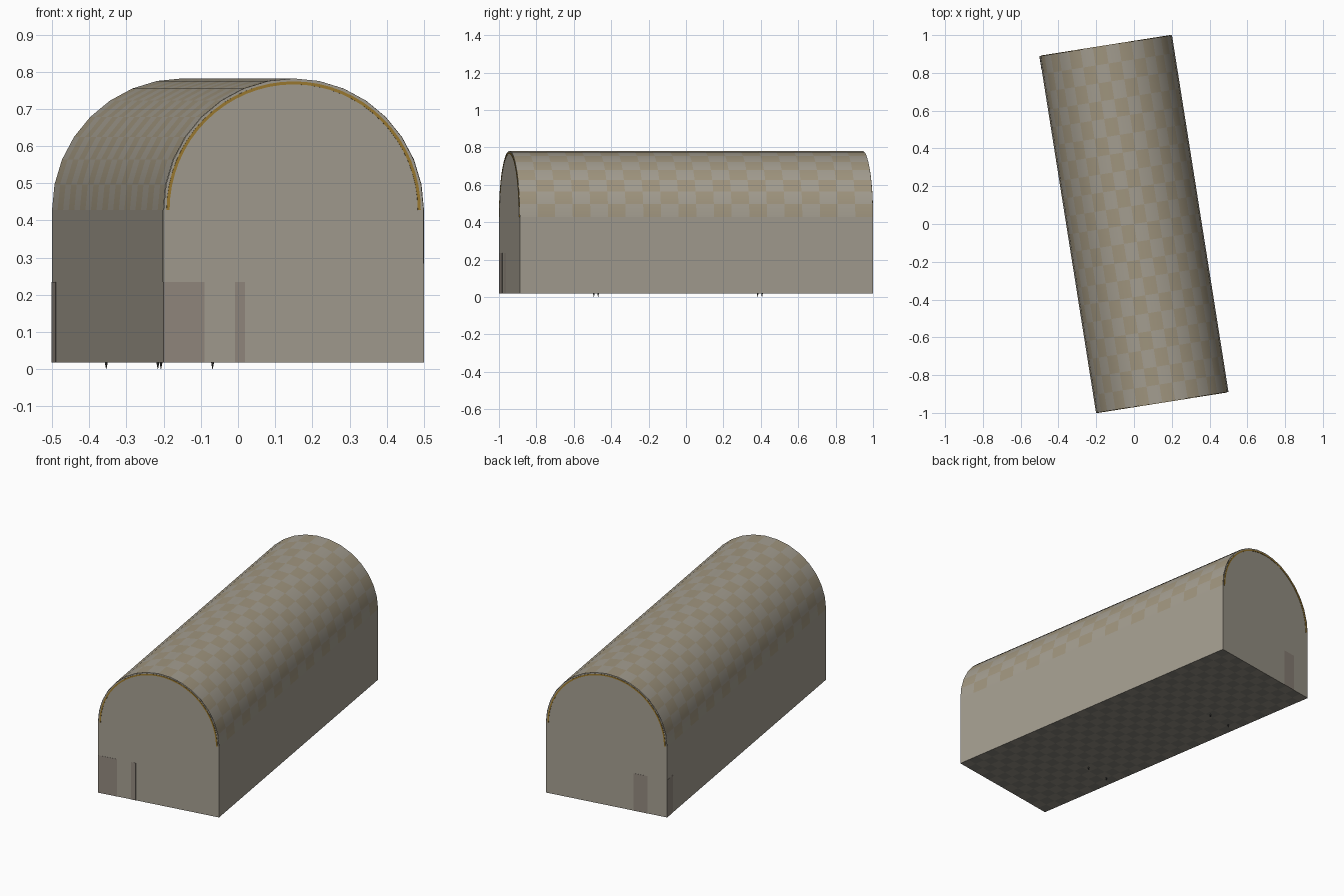
import bpy, bmesh, math
from mathutils import Vector

if "Cube" in bpy.data.objects:
    bpy.data.objects.remove(bpy.data.objects["Cube"])

TURN = math.radians(9)          # whole hall is turned about z
W, L, R = 0.355, 0.956, 0.354   # half width, half length, vault radius
Z0, ZS = 0.018, 0.428           # floor level, springing level
CENTRE = Vector((0, 0, 0.4))


def material(name, rgb):
    m = bpy.data.materials.new(name)
    m.diffuse_color = (*rgb, 1)
    m.use_nodes = True
    m.node_tree.nodes["Principled BSDF"].inputs["Base Color"].default_value = m.diffuse_color
    return m


PLASTER = material("plaster", (0.37, 0.34, 0.28))
TAN = material("tan_plaster", (0.35, 0.30, 0.21))
GOLD = material("gilding", (0.34, 0.20, 0.03))
PANEL = material("wood_panel", (0.29, 0.25, 0.21))
TILE_A = material("tile_dark", (0.22, 0.21, 0.18))
TILE_B = material("tile_light", (0.28, 0.26, 0.22))
IRON = material("iron", (0.05, 0.05, 0.05))


def finish(name, bm, mats, outward=False):
    """Turn a bmesh into an object, facing its normals away from the hall centre if open."""
    if outward:
        bm.normal_update()
        for f in bm.faces:
            if f.normal.dot(f.calc_center_median() - CENTRE) < 0:
                f.normal_flip()
    else:
        bmesh.ops.recalc_face_normals(bm, faces=bm.faces)
    me = bpy.data.meshes.new(name)
    bm.to_mesh(me)
    bm.free()
    for m in mats:
        me.materials.append(m)
    ob = bpy.data.objects.new(name, me)
    bpy.context.collection.objects.link(ob)
    ob.rotation_euler.z = TURN
    return ob


def sheet(name, nu, nv, point, mats):
    """Grid surface with alternating materials."""
    bm = bmesh.new()
    v = [[bm.verts.new(point(i / nu, j / nv)) for j in range(nv + 1)] for i in range(nu + 1)]
    for i in range(nu):
        for j in range(nv):
            f = bm.faces.new((v[i][j], v[i + 1][j], v[i + 1][j + 1], v[i][j + 1]))
            f.material_index = (i + j) % len(mats)
    return finish(name, bm, mats, outward=True)


def arc(r, y, n=32):
    return [Vector((r * math.cos(math.pi * k / n), y, ZS + r * math.sin(math.pi * k / n)))
            for k in range(n + 1)]


def box(name, lo, hi, mat):
    bm = bmesh.new()
    bmesh.ops.create_cube(bm, size=1)
    lo, hi = Vector(lo), Vector(hi)
    for v in bm.verts:
        v.co = (lo + hi) / 2 + v.co * (hi - lo)
    return finish(name, bm, [mat])


# Barrel vault with chequered coffers
vault = sheet("barrel_vault", 16, 20,
              lambda u, v: (W * math.cos(math.pi * u), L * (2 * v - 1),
                            ZS + R * math.sin(math.pi * u)), [PLASTER, TAN])
for p in vault.data.polygons:
    p.use_smooth = True

# Tiled floor
sheet("tiled_floor", 12, 32, lambda u, v: (W * (2 * u - 1), L * (2 * v - 1), Z0), [TILE_A, TILE_B])

# Long side walls
for side, s in (("left", -1), ("right", 1)):
    sheet(side + "_wall", 1, 1, lambda u, v: (s * W, L * (2 * v - 1), Z0 + (ZS - Z0) * u), [PLASTER])

# End walls and their gilded arches
for end, s in (("front", -1), ("back", 1)):
    bm = bmesh.new()
    outline = [(-W, s * L, Z0), (W, s * L, Z0)] + arc(R, s * L, 16)
    bm.faces.new([bm.verts.new(p) for p in outline])
    finish(end + "_wall", bm, [PLASTER], outward=True)

    bm = bmesh.new()
    rings = [[bm.verts.new(p) for p in arc(r, s * (L + d))]
             for r, d in ((0.346, -0.004), (0.346, 0.002), (0.338, 0.002), (0.338, -0.004))]
    for k in range(32):
        for a in range(4):
            b = (a + 1) % 4
            bm.faces.new((rings[a][k], rings[a][k + 1], rings[b][k + 1], rings[b][k]))
    for k in (0, 32):
        bm.faces.new([r[k] for r in rings])
    finish(end + "_gilded_arch", bm, [GOLD])

# Dark panels flush with the walls
E, TOP = 0.001, 0.235
box("front_panel_wide", (-W, -L - E, Z0), (-0.243, -L + E, TOP), PANEL)
box("front_panel_narrow", (-0.160, -L - E, Z0), (-0.133, -L + E, TOP), PANEL)
box("back_panel", (-0.241, L - E, Z0), (-0.160, L + E, TOP), PANEL)
box("side_panel", (-W - E, L - 0.07, Z0), (-W + E, L, TOP), PANEL)

# Pointed feet poking through the floor
for y in (-0.453, 0.434):
    for x in (-0.29, -0.141):
        bm = bmesh.new()
        bmesh.ops.create_cone(bm, cap_ends=True, segments=6, radius1=0.0005, radius2=0.005, depth=0.022)
        bmesh.ops.translate(bm, verts=bm.verts, vec=(x, y, 0.011))
        finish("pointed_foot", bm, [IRON])
